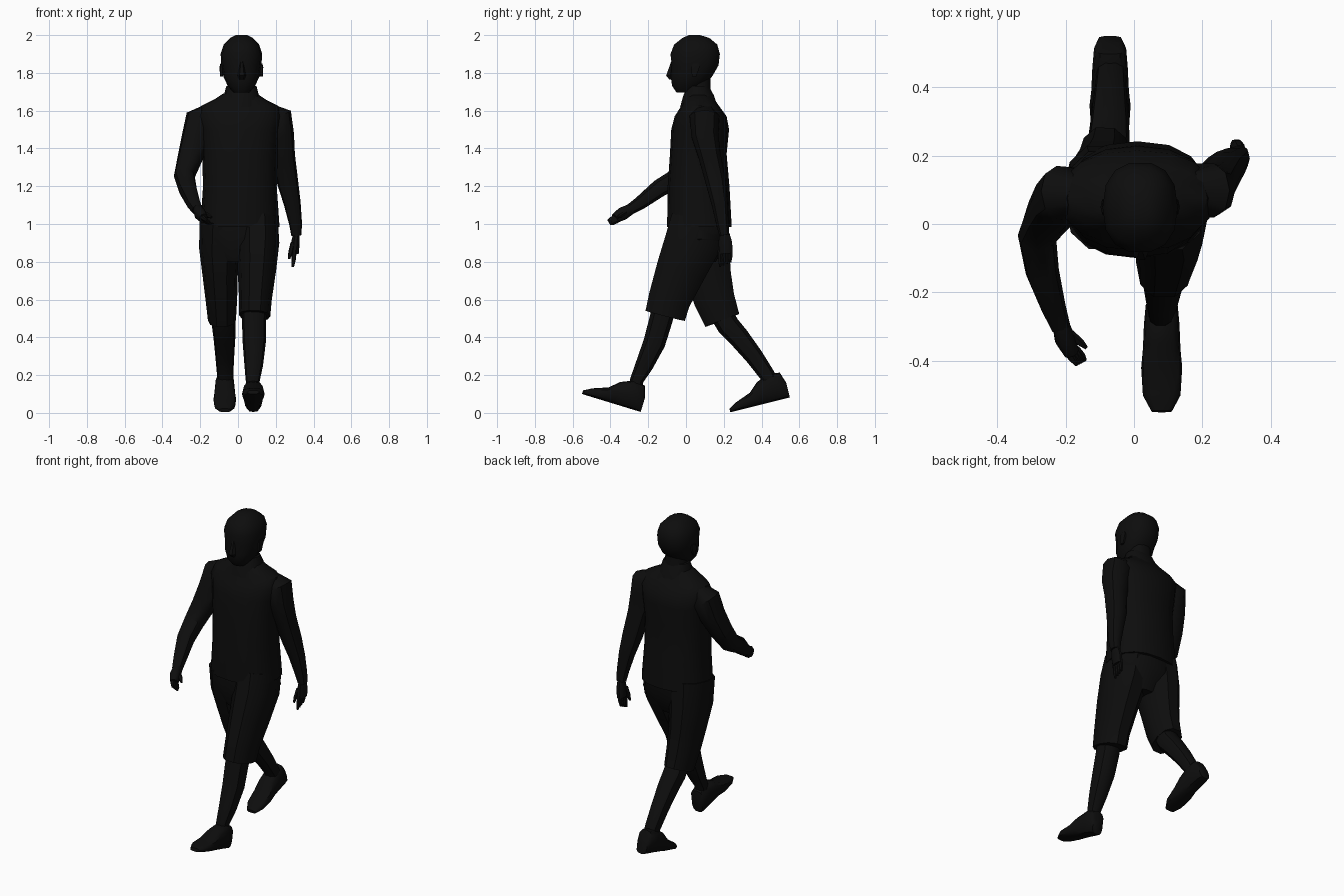
import bpy, bmesh, math
from mathutils import Matrix, Vector

cube = bpy.data.objects.get("Cube")
if cube:
    bpy.data.objects.remove(cube, do_unlink=True)

# One near-black colour for the whole figure
black = bpy.data.materials.new("matte black")
black.use_nodes = True
colour = (0.004, 0.004, 0.004, 1)
black.diffuse_color = colour
shader = black.node_tree.nodes["Principled BSDF"]
shader.inputs["Base Color"].default_value = colour
shader.inputs["Roughness"].default_value = 0.9


def oval(centre, across, along, sides, power=0.85):
    """Points of a slightly squared oval with the two given half axes."""
    points = []
    for i in range(sides):
        angle = math.tau * i / sides
        c, s = math.cos(angle), math.sin(angle)
        c = math.copysign(abs(c) ** power, c)
        s = math.copysign(abs(s) ** power, s)
        points.append(centre + across * c + along * s)
    return points


def skin(name, rings):
    """Join a row of equal rings into one closed, softly shaded object."""
    bm = bmesh.new()
    loops = [[bm.verts.new(point) for point in ring] for ring in rings]
    for lower, upper in zip(loops, loops[1:]):
        for i in range(len(lower)):
            bm.faces.new((lower[i - 1], lower[i], upper[i], upper[i - 1]))
    bm.faces.new(loops[0])
    bm.faces.new(loops[-1])
    bmesh.ops.recalc_face_normals(bm, faces=bm.faces)
    mesh = bpy.data.meshes.new(name)
    bm.to_mesh(mesh)
    bm.free()
    mesh.materials.append(black)
    obj = bpy.data.objects.new(name, mesh)
    bpy.context.collection.objects.link(obj)
    bpy.ops.object.select_all(action="DESELECT")
    obj.select_set(True)
    bpy.context.view_layer.objects.active = obj
    bpy.ops.object.shade_smooth_by_angle(angle=math.radians(40))
    return obj


def level(name, x, sections, sides=14):
    """Stack level ovals given as (z, half width, y front, y back)."""
    rings = []
    for z, half, front, back in sections:
        centre = Vector((x, (front + back) / 2, z))
        along = Vector((0, (back - front) / 2, 0))
        rings.append(oval(centre, Vector((half, 0, 0)), along, sides))
    return skin(name, rings)


def limb(name, stations, width=1, sides=10):
    """Sweep ovals square to a path of (x, y, z, radius) stations."""
    points = [Vector(station[:3]) for station in stations]
    rings = []
    for i, point in enumerate(points):
        before, after = points[max(i - 1, 0)], points[min(i + 1, len(points) - 1)]
        direction = (after - before).normalized()
        right = Vector((1, 0, 0))
        across = (right - direction * right.dot(direction)).normalized()
        radius = stations[i][3]
        rings.append(oval(point, across * radius * width,
                          direction.cross(across) * radius, sides))
    return skin(name, rings)


def finger(name, root, tip, radius=0.012):
    """Thin tapered finger from root to tip."""
    root, tip = Vector(root), Vector(tip)
    limb(name, [(*root, radius), (*root.lerp(tip, 0.6), radius),
                (*tip, radius / 2)], sides=6)


def shoe(name, heel, pitch):
    """Shoe on a flat sole, pointing forward and pitched about its heel."""
    profile = [(0, .035, .08), (.02, .047, .14), (.08, .052, .15), (.15, .055, .12),
               (.2, .06, .075), (.28, .055, .045), (.325, .03, .02)]
    rings = []
    for reach, half, height in profile:
        centre = Vector((0, -reach, height / 2))
        rings.append(oval(centre, Vector((half, 0, 0)),
                          Vector((0, 0, height / 2)), 12, 0.7))
    obj = skin(name, rings)
    obj.data.transform(Matrix.Translation(heel)
                       @ Matrix.Rotation(math.radians(pitch), 4, "X"))


# Head, neck and face
level("head", .018, [
    (1.695, .04, -.05, .03), (1.73, .072, -.075, .09), (1.78, .095, -.083, .14),
    (1.84, .106, -.078, .175), (1.9, .11, -.085, .182), (1.95, .094, -.065, .168),
    (1.985, .06, -.02, .125), (2, .03, .015, .075)])
level("neck", .018, [(1.6, .09, 0, .15), (1.68, .068, 0, .13), (1.8, .062, 0, .13)])
level("nose", .02, [(1.765, .015, -.09, -.06), (1.785, .022, -.108, -.06),
                    (1.86, .008, -.08, -.06)], sides=6)
for name, x in (("right_ear", -.087), ("left_ear", .123)):
    level(name, x, [(1.78, .008, .03, .055), (1.83, .011, .025, .075),
                    (1.85, .006, .035, .07)], sides=6)

# Shirt with a raised collar
level("shirt", .01, [
    (.985, .21, -.1, .242), (1.2, .195, -.097, .23), (1.37, .2, -.085, .215),
    (1.5, .21, -.078, .228), (1.57, .225, -.06, .215), (1.625, .205, -.025, .175),
    (1.66, .135, -.015, .15), (1.69, .09, 0, .135)], sides=16)
level("collar", .018, [(1.62, .11, -.033, .17), (1.68, .093, -.016, .15),
                       (1.73, .08, .01, .122)])

# Shorts: hips and two trouser legs
level("shorts_hips", .01, [(1.04, .195, -.08, .225), (.92, .205, -.09, .225),
                           (.8, .105, -.05, .16)])
limb("left_shorts_leg", [
    (.1, .065, 1.02, .15), (.104, .035, .9, .155), (.1, -.025, .76, .138),
    (.092, -.088, .6, .117), (.088, -.11, .515, .112)], width=.74)
limb("right_shorts_leg", [
    (-.092, .07, 1.02, .15), (-.098, .09, .87, .146), (-.094, .12, .72, .125),
    (-.088, .15, .6, .113), (-.085, .192, .49, .1)], width=.74)

# Bare lower legs
limb("left_shin", [
    (.088, -.115, .56, .065), (.085, -.135, .485, .064), (.086, -.168, .37, .061),
    (.083, -.222, .25, .049), (.078, -.262, .17, .037), (.078, -.268, .1, .036)])
limb("right_shin", [
    (-.08, .17, .55, .062), (-.075, .225, .46, .063), (-.072, .28, .4, .058),
    (-.07, .36, .3, .05), (-.068, .43, .2, .043), (-.068, .455, .13, .045)])

# Shoes: the front one on its heel, the rear one pushing off its toe
shoe("left_shoe", (.081, -.24, .005), -17)
shoe("right_shoe", (-.07, .55, .082), 14)

# Right arm swinging forward
limb("right_arm", [
    (-.14, .09, 1.6, .045), (-.2, .09, 1.55, .082), (-.225, .065, 1.45, .075),
    (-.255, .02, 1.345, .066), (-.284, -.035, 1.25, .056), (-.268, -.14, 1.19, .049),
    (-.237, -.24, 1.113, .037), (-.215, -.3, 1.075, .029)])
limb("right_hand", [(-.215, -.29, 1.08, .029), (-.202, -.335, 1.055, .036),
                    (-.183, -.375, 1.03, .027)], width=.85)

# Left arm hanging back
limb("left_arm", [
    (.15, .1, 1.6, .045), (.208, .098, 1.56, .082), (.222, .1, 1.47, .075),
    (.24, .125, 1.36, .062), (.263, .158, 1.22, .056), (.287, .178, 1.11, .045),
    (.305, .193, 1, .034), (.309, .203, .94, .027)])
limb("left_hand", [(.309, .203, .95, .028), (.304, .208, .9, .038),
                   (.3, .212, .845, .036)], width=.6)

# Fingers fan out across each palm
for i in range(4):
    finger("right_finger", (-.2 + .01 * i, -.365, 1.045 - .01 * i),
           (-.167 + .008 * i, -.412 + .004 * i, 1.017 - .006 * i))
    finger("left_finger", (.3, .185 + .017 * i, .87),
           (.29, .18 + .018 * i, .772 + .008 * i))
finger("right_thumb", (-.185, -.32, 1.06), (-.14, -.362, 1.035))
finger("left_thumb", (.29, .185, .9), (.27, .172, .815))
